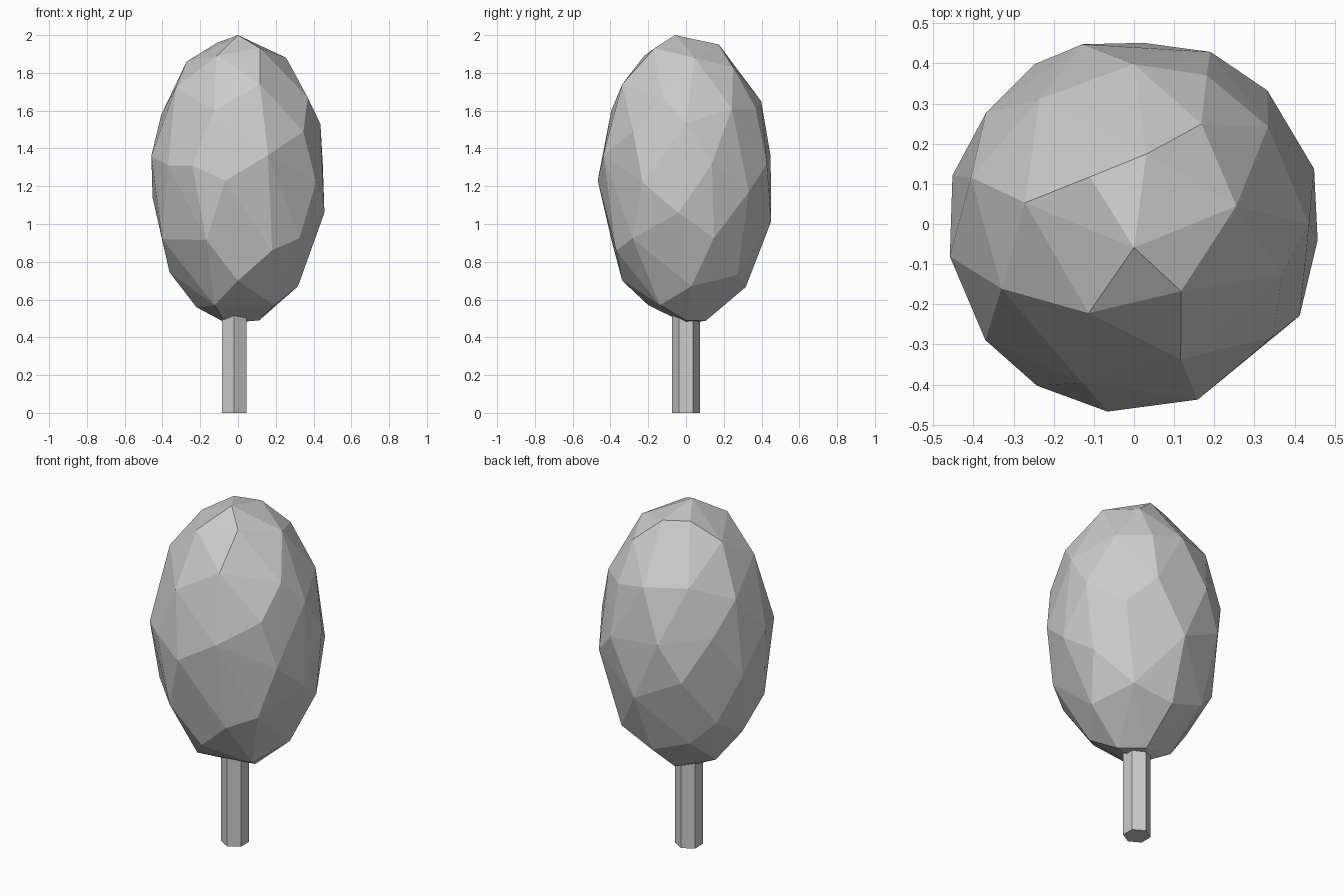
import bpy, bmesh
from math import radians, sqrt, cos, sin, pi

if "Cube" in bpy.data.objects:
    bpy.data.objects.remove(bpy.data.objects["Cube"])

# Crown: faceted egg, irregular points (angle in degrees, height) on an ellipsoid, wrapped in a hull
RADIUS, HALF_HEIGHT, CENTRE_Z = 0.472, 0.769, 1.237
UPPER = [(-90, 2.0), (133, 1.96), (80, 1.95), (-55, 1.93), (-117, 1.89), (10, 1.88),
         (169, 1.86), (56, 1.83), (-71, 1.74), (-154, 1.72), (-19, 1.67), (127, 1.67),
         (90, 1.65), (36, 1.61), (64, 1.61), (-108, 1.60), (164, 1.58), (0, 1.53),
         (-39, 1.49), (143, 1.40)]
MIDDLE = [(-70, 1.365), (-170, 1.36), (106, 1.36), (17, 1.32), (66, 1.32), (-121, 1.31),
          (-142, 1.31), (-98, 1.23), (-29, 1.22), (45, 1.17), (122, 1.15), (165, 1.14),
          (-5, 1.06), (87, 1.015)]
LOWER = [(-41, 0.925), (20, 0.925), (-159, 0.92), (-113, 0.915), (148, 0.88), (-64, 0.86),
         (128, 0.75), (180, 0.745), (50, 0.73), (-90, 0.70), (5, 0.67), (90, 0.667),
         (-122, 0.57), (-36, 0.57), (170, 0.56), (0, 0.49), (90, 0.487), (-175, 0.475)]


def make_object(name, bm):
    bmesh.ops.recalc_face_normals(bm, faces=bm.faces)
    mesh = bpy.data.meshes.new(name)
    bm.to_mesh(mesh)
    bm.free()
    obj = bpy.data.objects.new(name, mesh)
    bpy.context.collection.objects.link(obj)
    return obj


bm = bmesh.new()
for angle, z in UPPER + MIDDLE + LOWER:
    r = RADIUS * sqrt(1 - ((z - CENTRE_Z) / HALF_HEIGHT) ** 2)
    bm.verts.new((r * cos(radians(angle)), r * sin(radians(angle)), z))
hull = bmesh.ops.convex_hull(bm, input=bm.verts)
make_object("crown", bm)

# Trunk: six-sided post with a corner facing front
bm = bmesh.new()
ring = [bm.verts.new((-0.02 + 0.074 * cos(pi / 2 + i * pi / 3),
                      0.074 * sin(pi / 2 + i * pi / 3), 0)) for i in range(6)]
base = bm.faces.new(ring)
top = bmesh.ops.extrude_face_region(bm, geom=[base], use_keep_orig=True)
bmesh.ops.translate(bm, vec=(0, 0, 0.55),
                    verts=[v for v in top["geom"] if isinstance(v, bmesh.types.BMVert)])
make_object("trunk", bm)
